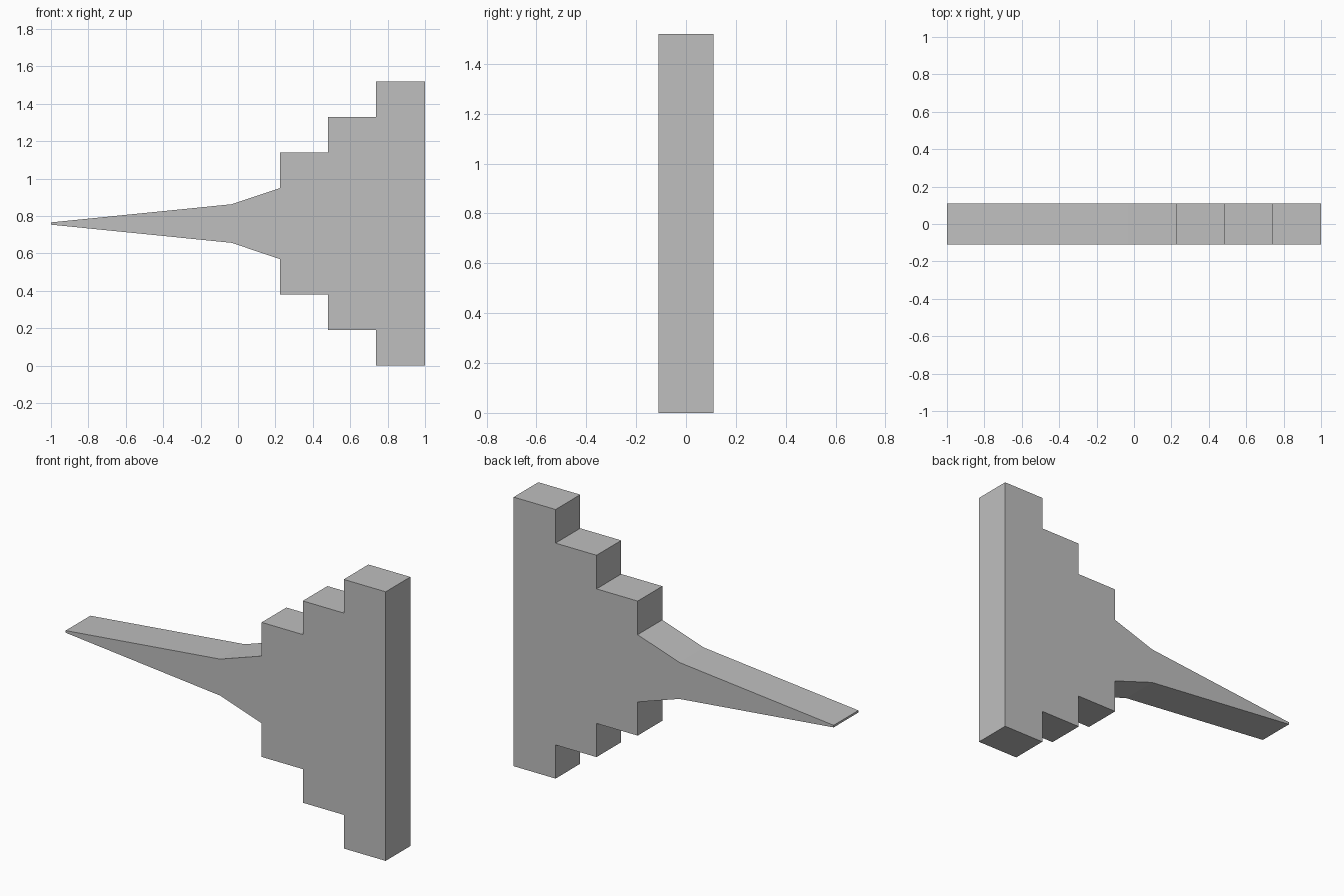
import bpy
import bmesh
from mathutils import Vector

cube = bpy.data.objects.get("Cube")
if cube:
    bpy.data.objects.remove(cube, do_unlink=True)

DEPTH = 0.22
MID_Z = 0.76


def make_material(name, rgb):
    mat = bpy.data.materials.new(name)
    mat.use_nodes = True
    colour = (*rgb, 1.0)
    mat.diffuse_color = colour
    mat.node_tree.nodes["Principled BSDF"].inputs["Base Color"].default_value = colour
    return mat


# Upper half of the outline: tapered tail, flare, then three equal steps
upper = [(-1.0, 0.006), (-0.035, 0.103), (0.225, 0.19)]
step_x = [0.225, 0.482, 0.738, 1.0]
for i in range(3):
    height = MID_Z * (i + 2) / 4
    upper += [(step_x[i], height), (step_x[i + 1], height)]

# Mirror the outline about the centre line and extrude it through the depth
outline = upper + [(x, -h) for x, h in reversed(upper)]
bm = bmesh.new()
verts = [bm.verts.new((x, -DEPTH / 2, MID_Z + h)) for x, h in outline]
face = bm.faces.new(verts)
result = bmesh.ops.extrude_face_region(bm, geom=[face])
moved = [g for g in result["geom"] if isinstance(g, bmesh.types.BMVert)]
bmesh.ops.translate(bm, verts=moved, vec=Vector((0, DEPTH, 0)))
bmesh.ops.recalc_face_normals(bm, faces=bm.faces)

mesh = bpy.data.meshes.new("stepped_wedge")
bm.to_mesh(mesh)
bm.free()
mesh.materials.append(make_material("plain grey", (0.52, 0.52, 0.52)))
body = bpy.data.objects.new("stepped_wedge", mesh)
bpy.context.collection.objects.link(body)
